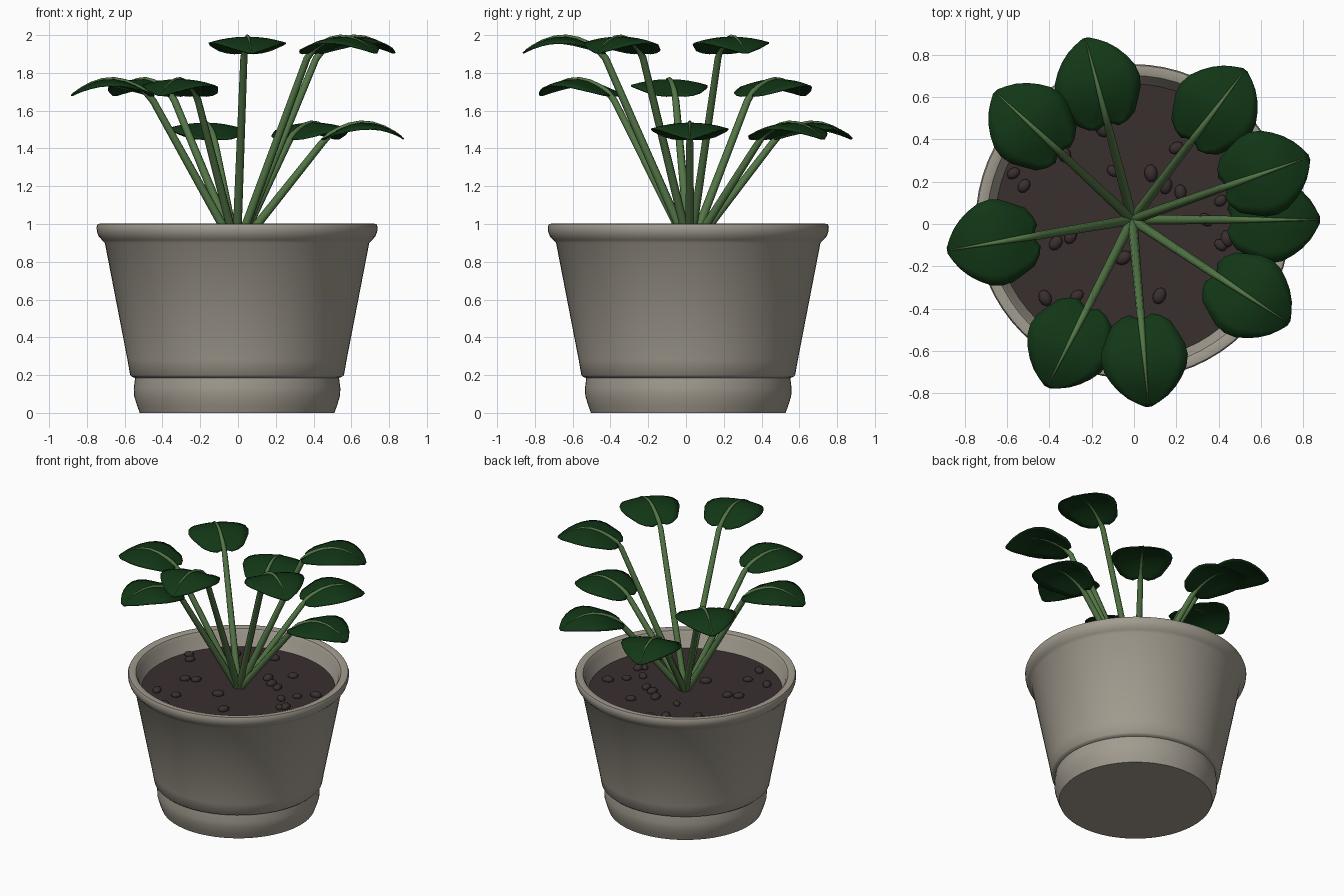
import bpy, bmesh, math, random
from mathutils import Vector, Matrix

if "Cube" in bpy.data.objects:
    bpy.data.objects.remove(bpy.data.objects["Cube"])

random.seed(4)
CX, CY, SOIL_Z = -0.005, 0.012, 0.88


def material(name, rgb):
    m = bpy.data.materials.new(name)
    m.diffuse_color = (*rgb, 1)
    m.use_nodes = True
    m.node_tree.nodes["Principled BSDF"].inputs["Base Color"].default_value = m.diffuse_color
    return m


CLAY = material("warm grey clay", (0.36, 0.33, 0.275))
SOIL = material("dark brown soil", (0.042, 0.028, 0.028))
LEAF = material("deep green", (0.006, 0.038, 0.008))
STEM = material("stem green", (0.085, 0.18, 0.06))


def finish(name, bm, mat, angle=40):
    me = bpy.data.meshes.new(name)
    bm.to_mesh(me)
    bm.free()
    ob = bpy.data.objects.new(name, me)
    bpy.context.collection.objects.link(ob)
    me.materials.append(mat)
    smooth(ob, angle)
    return ob


def smooth(ob, angle=40):
    bpy.ops.object.select_all(action='DESELECT')
    ob.select_set(True)
    bpy.context.view_layer.objects.active = ob
    bpy.ops.object.shade_smooth_by_angle(angle=math.radians(angle))


def lathe(name, profile, mat, sides=64):
    """Revolve (radius, height) points around the pot axis."""
    bm = bmesh.new()
    rings = []
    for r, z in profile:
        if r == 0:
            rings.append([bm.verts.new((CX, CY, z))] * sides)
        else:
            rings.append([bm.verts.new((CX + r * math.cos(a), CY + r * math.sin(a), z))
                          for a in (2 * math.pi * i / sides for i in range(sides))])
    for lo, hi in zip(rings, rings[1:]):
        for i in range(sides):
            j = (i + 1) % sides
            bm.faces.new(dict.fromkeys((lo[i], lo[j], hi[j], hi[i])))
    bmesh.ops.recalc_face_normals(bm, faces=bm.faces)
    return finish(name, bm, mat)


# Pot: foot, groove, tapered wall, rolled rim, inner wall
lathe("pot", [(0, 0), (0.515, 0), (0.53, 0.04), (0.545, 0.09), (0.547, 0.13), (0.54, 0.185),
              (0.555, 0.19), (0.566, 0.20), (0.58, 0.28), (0.70, 0.90), (0.715, 0.915),
              (0.733, 0.935), (0.742, 0.96), (0.744, 0.985), (0.738, 1.0), (0.715, 1.003),
              (0.69, 0.995), (0.675, 0.97), (0.645, 0.86), (0.60, 0.80), (0, 0.80)], CLAY)

# Soil
lathe("soil", [(0, SOIL_Z - 0.04), (0.643, SOIL_Z - 0.04), (0.65, SOIL_Z), (0, SOIL_Z)], SOIL)

# Soil lumps
lumps = [(-.57, .24), (-.52, .18), (-.10, .25), (.08, .24), (.15, .18), (.22, .15), (.41, .11),
         (.41, -.10), (.44, -.07), (.12, -.34), (-.27, -.34), (-.42, -.35), (-.05, -.16),
         (-.37, -.09), (-.30, -.06), (.20, .36), (-.15, .45), (-.31, .43), (-.07, .52),
         (-.33, .33), (.34, .02), (-.25, -.50), (.40, -.30), (.50, .20)]
bm = bmesh.new()
for x, y in lumps:
    size = random.uniform(0.85, 1.2)
    mat = (Matrix.Translation((x, y, SOIL_Z + 0.008)) @ Matrix.Rotation(random.uniform(0, 6), 4, 'Z')
           @ Matrix.Diagonal((0.036 * size, 0.027 * size, 0.022 * size, 1)))
    bmesh.ops.create_icosphere(bm, subdivisions=2, radius=1, matrix=mat)
finish("soil_lumps", bm, SOIL, 60)

# Leaf half-width along its length, base to tip
OUTLINE = [(0, .05), (.03, .095), (.1, .14), (.2, .172), (.32, .197), (.45, .206), (.58, .195),
           (.7, .167), (.8, .135), (.89, .095), (.95, .055), (1, .014)]
R0, R1 = 0.468, 0.888
ORIGIN = Vector((-0.008, 0.02, 0))


def rib_z(t, top):
    return top - 0.012 - 0.085 * abs(2 * t - 1) ** 1.9


def add_leaf(index, degrees, top):
    turn = Matrix.Translation(ORIGIN) @ Matrix.Rotation(math.radians(degrees), 4, 'Z')
    # Blade: arched along its length, drooping at the sides
    bm = bmesh.new()
    cols = 8
    rows = []
    for t, w in OUTLINE:
        row = []
        for c in range(cols + 1):
            s = 2 * c / cols - 1
            y = s * w
            bow = 0.02 * s * s * (1 - t) * (t < .15)   # rounded lobes at the base
            p = Vector((R0 + t * (R1 - R0) - bow, y, rib_z(t, top) - 0.75 * y * y))
            row.append(bm.verts.new(turn @ p))
        rows.append(row)
    for a, b in zip(rows, rows[1:]):
        for c in range(cols):
            bm.faces.new((a[c], b[c], b[c + 1], a[c + 1]))
    ob = finish(f"leaf_{index}", bm, LEAF, 50)
    mod = ob.modifiers.new("thickness", 'SOLIDIFY')
    mod.thickness = 0.008

    # Stem running on into a tapering midrib
    pts = [((0.0, 0, SOIL_Z - 0.02), 0.024), ((R0 - 0.02, 0, rib_z(0, top) - 0.03), 0.019)]
    pts += [((R0 + t * (R1 - R0), 0, rib_z(t, top) + 0.001), 0.015 * (1 - t) + 0.002)
            for t in (0.06, .15, .3, .45, .6, .75, .88, .97)]
    cu = bpy.data.curves.new(f"stem_{index}", 'CURVE')
    cu.dimensions = '3D'
    cu.bevel_depth = 1
    cu.bevel_resolution = 2
    cu.use_fill_caps = True
    sp = cu.splines.new('POLY')
    sp.points.add(len(pts) - 1)
    for q, (co, r) in zip(sp.points, pts):
        q.co = (*(turn @ Vector(co)), 1)
        q.radius = r
    st = bpy.data.objects.new(f"stem_{index}", cu)
    bpy.context.collection.objects.link(st)
    cu.materials.append(STEM)
    bpy.ops.object.select_all(action='DESELECT')
    st.select_set(True)
    bpy.context.view_layer.objects.active = st
    bpy.ops.object.convert(target='MESH')
    smooth(bpy.context.view_layer.objects.active, 50)


# Three tiers of leaves
LOW, MID, HIGH = 1.55, 1.78, 2.005
leaves = [(0, LOW), (53, LOW), (104.5, LOW), (137, MID), (189.5, MID), (243, MID),
          (275, HIGH), (326.5, HIGH), (19.5, HIGH)]
for i, (deg, top) in enumerate(leaves, 1):
    add_leaf(i, deg, top)
